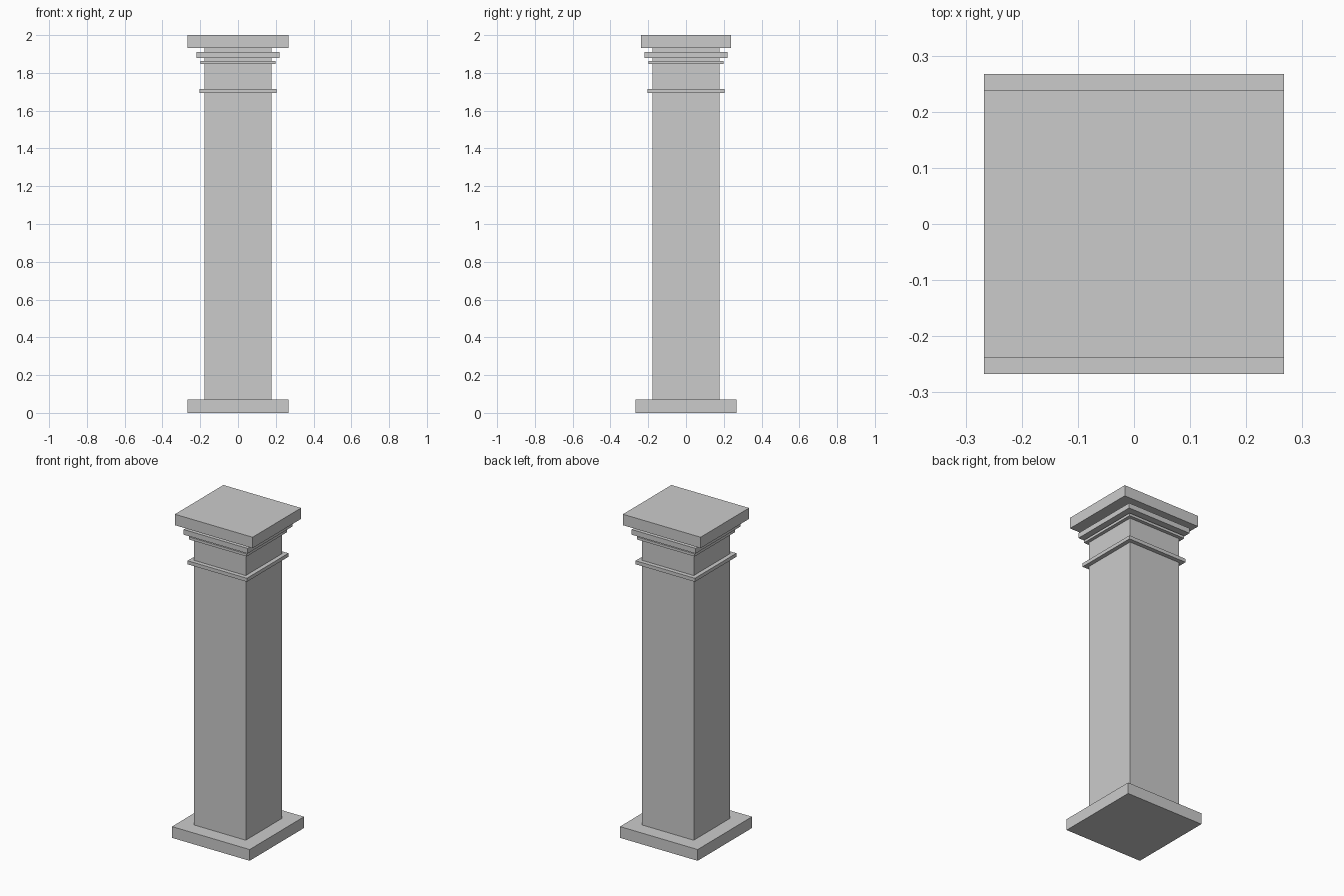
import bpy

if "Cube" in bpy.data.objects:
    bpy.data.objects.remove(bpy.data.objects["Cube"])


def block(name, half_x, half_y, z0, z1):
    """Box centred on the z axis, spanning z0 to z1."""
    bpy.ops.mesh.primitive_cube_add(size=1, location=(0, 0, (z0 + z1) / 2))
    obj = bpy.context.object
    obj.name = name
    obj.scale = (2 * half_x, 2 * half_y, z1 - z0)
    bpy.ops.object.transform_apply(location=False, rotation=False, scale=True)
    return obj


# Base slab, square shaft and the slightly narrower top slab
block("base_plinth", 0.267, 0.267, 0.0, 0.07)
block("shaft", 0.178, 0.178, 0.07, 1.932)
block("top_slab", 0.267, 0.238, 1.932, 2.0)

# Projecting bands around the neck of the pillar
for name, half, z0, z1 in (
    ("neck_band", 0.204, 1.693, 1.715),
    ("lower_capital_band", 0.199, 1.847, 1.863),
    ("upper_capital_band", 0.220, 1.879, 1.911),
):
    block(name, half, half, z0, z1)
